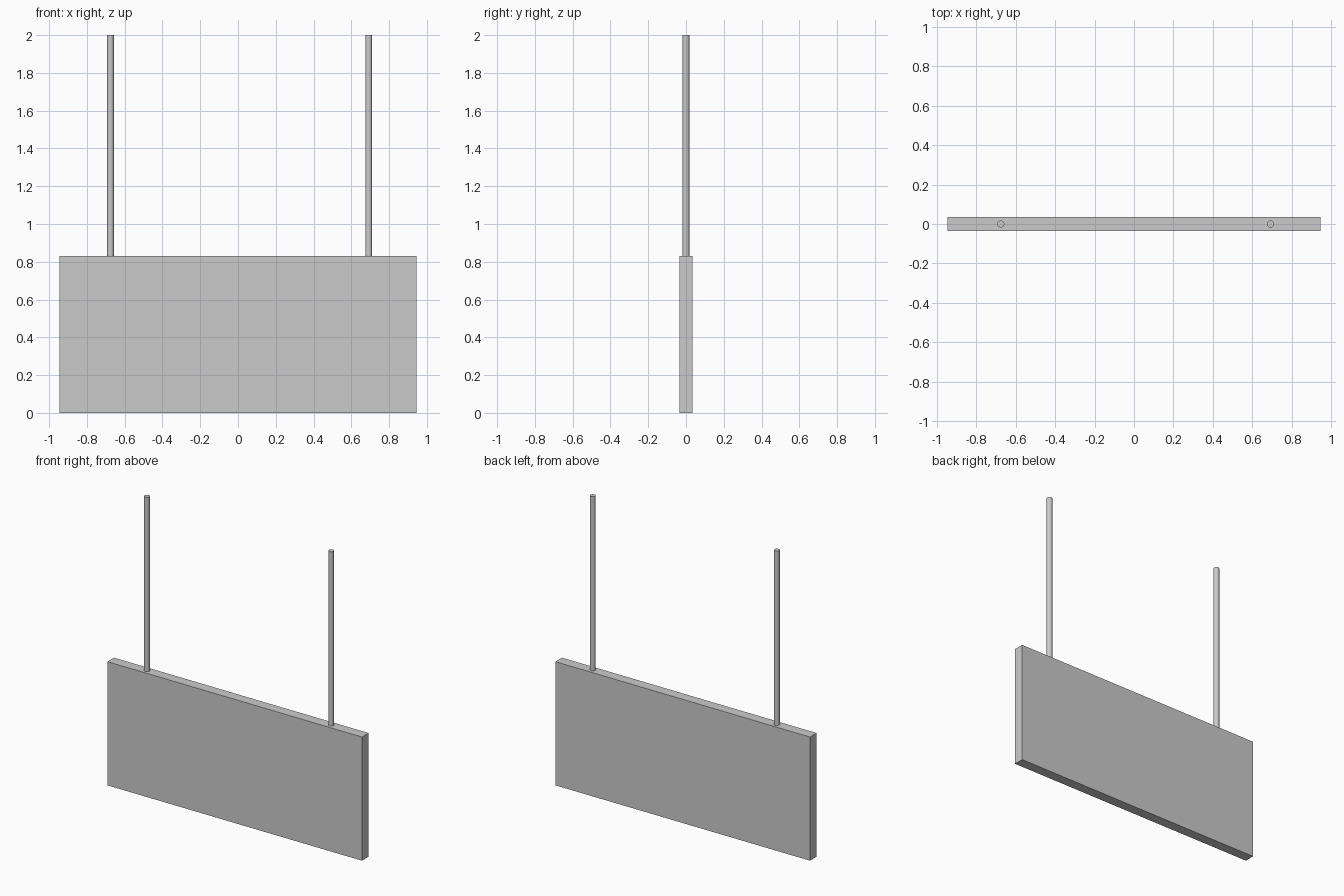
import bpy
from math import radians

if "Cube" in bpy.data.objects:
    bpy.data.objects.remove(bpy.data.objects["Cube"])

PANEL_W, PANEL_D, PANEL_H = 1.89, 0.07, 0.83
TOP = 2.0
ROD_R = 0.018


def add_rod(name, x):
    bpy.ops.mesh.primitive_cylinder_add(
        vertices=24, radius=ROD_R, depth=TOP - PANEL_H,
        location=(x, 0, (TOP + PANEL_H) / 2))
    rod = bpy.context.object
    rod.name = name
    bpy.ops.object.shade_smooth_by_angle(angle=radians(30))


# Hanging sign board
bpy.ops.mesh.primitive_cube_add(size=1, location=(0, 0, PANEL_H / 2))
board = bpy.context.object
board.name = "sign_board"
board.scale = (PANEL_W, PANEL_D, PANEL_H)
bpy.ops.object.transform_apply(location=False, rotation=False, scale=True)

# Two suspension rods, slightly off symmetric
for name, x in (("left_rod", -0.675), ("right_rod", 0.692)):
    add_rod(name, x)
